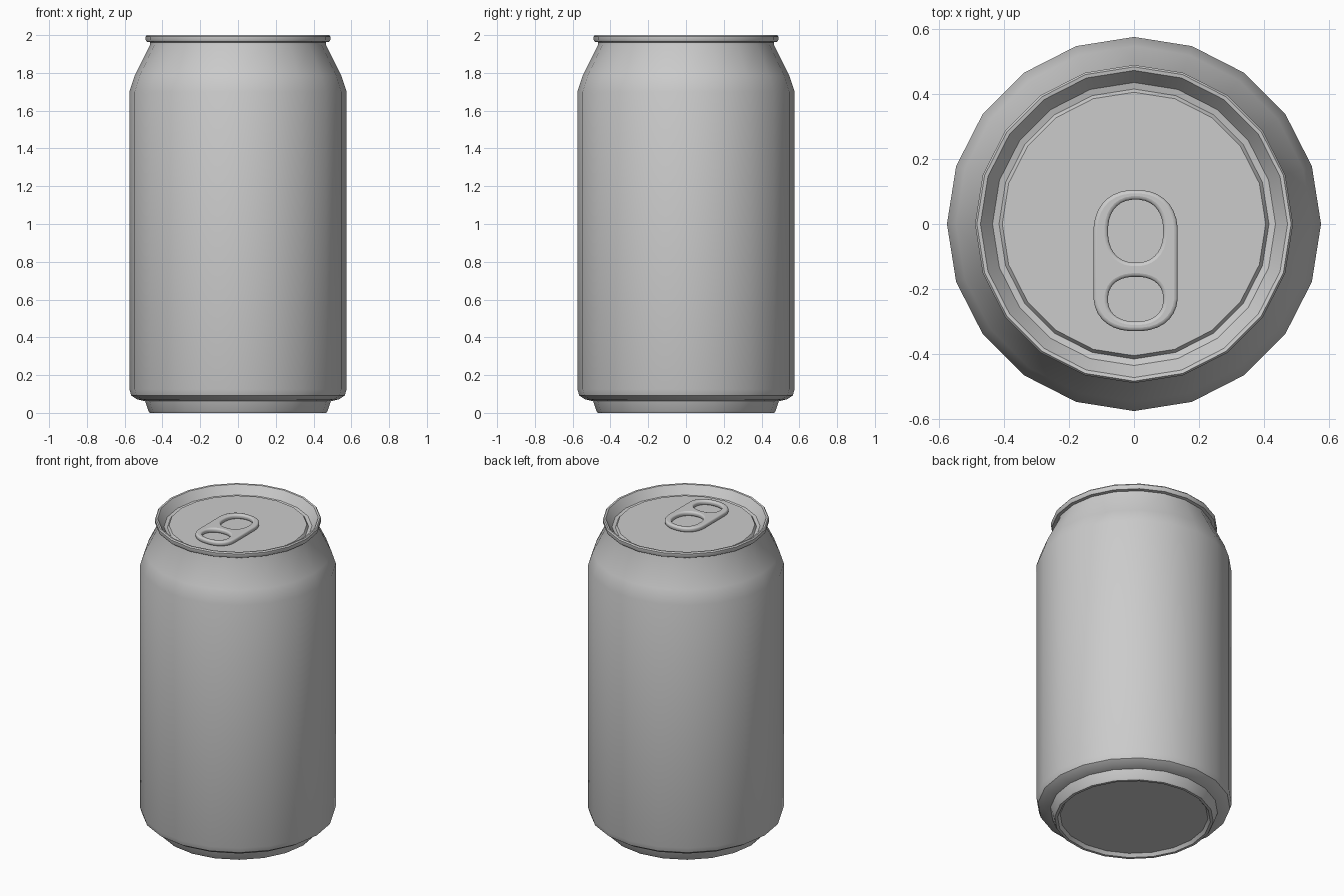
import bpy, bmesh
from math import sin, cos, pi, radians, copysign

if "Cube" in bpy.data.objects:
    bpy.data.objects.remove(bpy.data.objects["Cube"])

SIDES = 20


def smooth(obj, angle):
    bpy.ops.object.select_all(action='DESELECT')
    obj.select_set(True)
    bpy.context.view_layer.objects.active = obj
    bpy.ops.object.shade_smooth_by_angle(angle=radians(angle))


def lathe(name, profile, cap_start=False, cap_end=False):
    """Revolve (radius, z) points around z."""
    bm = bmesh.new()
    rings = [[bm.verts.new((r * cos(2 * pi * i / SIDES), r * sin(2 * pi * i / SIDES), z))
              for i in range(SIDES)] for r, z in profile]
    for a, b in zip(rings, rings[1:]):
        for i in range(SIDES):
            j = (i + 1) % SIDES
            bm.faces.new((a[i], a[j], b[j], b[i]))
    if cap_start:
        bm.faces.new(rings[0][::-1])
    if cap_end:
        bm.faces.new(rings[-1])
    mesh = bpy.data.meshes.new(name)
    bm.to_mesh(mesh)
    bm.free()
    obj = bpy.data.objects.new(name, mesh)
    bpy.context.collection.objects.link(obj)
    smooth(obj, 35)
    return obj


def rounded_loop(cx, cy, rx, ry_top, ry_bottom, half_straight=0.0, power=2.3, n=32):
    """Superellipse outline with an optional straight middle section."""
    pts = []
    for i in range(n):
        a = 2 * pi * (i + 0.5) / n
        c, s = cos(a), sin(a)
        ry = ry_top if s > 0 else ry_bottom
        x = rx * copysign(abs(c) ** (2 / power), c)
        y = ry * copysign(abs(s) ** (2 / power), s) + copysign(half_straight, s)
        pts.append((cx + x, cy + y))
    return pts


# Can body: recessed base, foot, wall, shoulder and neck
lathe("can_body", [
    (0.435, 0.02), (0.45, 0.0), (0.467, 0.0), (0.475, 0.012), (0.492, 0.062),
    (0.535, 0.072), (0.565, 0.092), (0.575, 0.125), (0.575, 1.70),
    (0.547, 1.785), (0.465, 1.95), (0.465, 1.965)], cap_start=True)

# Lid: rolled rim, sloping inner wall, groove and raised panel
lathe("can_lid", [
    (0.465, 1.962), (0.484, 1.965), (0.489, 1.975), (0.489, 1.992), (0.483, 2.0),
    (0.472, 1.998), (0.435, 1.945), (0.415, 1.94), (0.405, 1.955)], cap_end=True)

# Pull tab: rounded plate with two finger openings
curve = bpy.data.curves.new("pull_tab", 'CURVE')
curve.dimensions = '2D'
curve.fill_mode = 'BOTH'
BEVEL = 0.011
curve.extrude = 0.004
curve.bevel_depth = BEVEL
curve.bevel_resolution = 2
curve.offset = -BEVEL
for loop in (rounded_loop(0.005, -0.1225, 0.13, 0.135, 0.115, 0.0925),
             rounded_loop(0.005, -0.022, 0.085, 0.097, 0.097),
             rounded_loop(0.005, -0.231, 0.085, 0.069, 0.069)):
    spline = curve.splines.new('POLY')
    spline.points.add(len(loop) - 1)
    for p, (x, y) in zip(spline.points, loop):
        p.co = (x, y, 0, 1)
    spline.use_cyclic_u = True
tab = bpy.data.objects.new("pull_tab", curve)
tab.location.z = 1.97
bpy.context.collection.objects.link(tab)
bpy.ops.object.select_all(action='DESELECT')
tab.select_set(True)
bpy.context.view_layer.objects.active = tab
bpy.ops.object.convert(target='MESH')
smooth(bpy.context.view_layer.objects.active, 40)
